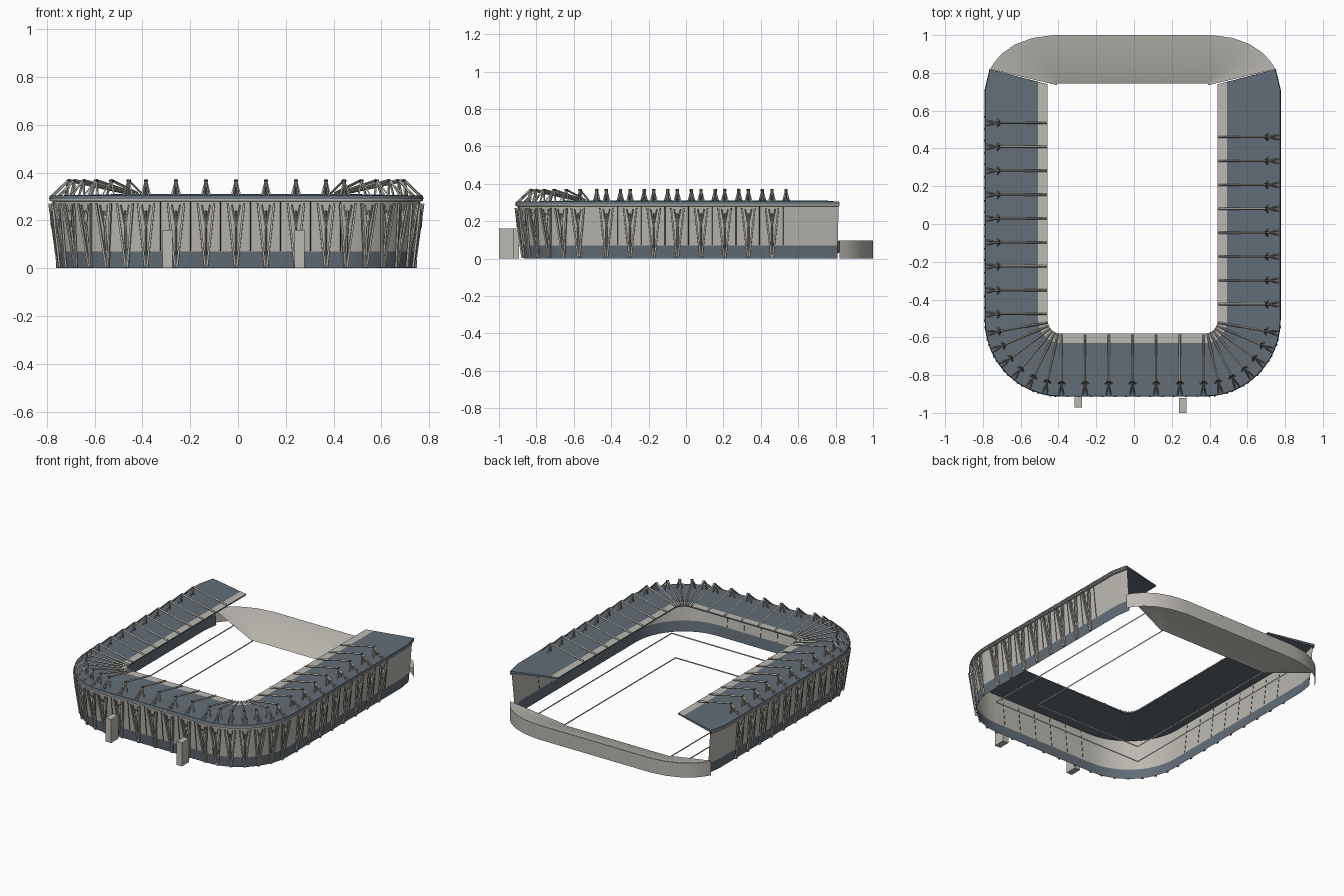
import bpy, bmesh, math
from mathutils import Vector

cube = bpy.data.objects.get("Cube")
if cube:
    bpy.data.objects.remove(cube)

CX = -0.007            # plan centre line
HALF, FRONT = 0.38, -0.51   # centres of the rounded corners


def material(name, rgb):
    m = bpy.data.materials.new(name)
    m.use_nodes = True
    m.diffuse_color = (*rgb, 1)
    m.node_tree.nodes["Principled BSDF"].inputs["Base Color"].default_value = (*rgb, 1)
    return m


stone = material("pale stone", (0.50, 0.485, 0.44))
slate = material("slate blue", (0.125, 0.155, 0.185))
dark = material("dark steel", (0.05, 0.05, 0.05))


def finish(name, bm, mats, smooth=True):
    mesh = bpy.data.meshes.new(name)
    bm.to_mesh(mesh)
    bm.free()
    for m in mats:
        mesh.materials.append(m)
    ob = bpy.data.objects.new(name, mesh)
    bpy.context.collection.objects.link(ob)
    if smooth:
        bpy.ops.object.select_all(action='DESELECT')
        ob.select_set(True)
        bpy.context.view_layer.objects.active = ob
        bpy.ops.object.shade_smooth_by_angle(angle=math.radians(25))
    return ob


def u_path(r):
    """Horseshoe in plan, offset r from the corner centres, open at the back."""
    end_y = 0.74 + (r - 0.07) * 0.24
    taper = max(0, r - 0.3) * 0.25
    half = [(HALF + r - taper, end_y), (HALF + r, 0.71)]
    for i in range(13):
        a = math.radians(7.5 * i)
        half.append((HALF + r * math.cos(a), FRONT - r * math.sin(a)))
    pts = half + [(-x, y) for x, y in reversed(half)]
    return [(x + CX, y) for x, y in pts]


def loft(name, rows, mats, row_mats=None, closed=False, caps=False):
    """Skin a list of equally long rows of 3D points."""
    bm = bmesh.new()
    grid = [[bm.verts.new(p) for p in row] for row in rows]
    count = len(grid)
    for j in range(count if closed else count - 1):
        a, b = grid[j], grid[(j + 1) % count]
        for i in range(len(a) - 1):
            f = bm.faces.new((a[i], a[i + 1], b[i + 1], b[i]))
            f.material_index = row_mats[j] if row_mats else 0
    if caps:
        for k in (0, -1):
            f = bm.faces.new([row[k] for row in grid])
            f.material_index = 1
    bmesh.ops.recalc_face_normals(bm, faces=bm.faces)
    return finish(name, bm, mats)


def sweep(name, profile, mats, row_mats=None, closed=False, caps=False):
    rows = [[(x, y, z) for x, y in u_path(r)] for r, z in profile]
    return loft(name, rows, mats, row_mats, closed, caps)


# Leaning outer wall with a slate plinth
sweep("outer_wall", [(0.357, 0), (0.365, 0.07), (0.388, 0.287)],
      [stone, slate], [1, 0])

# Roof slab: strip on the inner edge, slate elsewhere
sweep("roof", [(0.07, 0.311), (0.12, 0.310), (0.40, 0.304), (0.404, 0.289), (0.07, 0.302)],
      [stone, slate], [0, 1, 1, 1, 1], closed=True, caps=True)
sweep("eaves_trim", [(0.388, 0.279), (0.402, 0.281), (0.402, 0.289)], [stone])

# Low open stand at the back
outer = [(0.755, 0.82), (0.73, 0.86), (0.69, 0.905), (0.62, 0.952), (0.53, 0.985), (0.42, 1.0)]
inner = [(0.40, 0.735), (0.40, 0.74), (0.40, 0.745), (0.395, 0.745), (0.39, 0.745), (0.38, 0.745)]


def mirrored(half, z):
    return [Vector((x + CX, y, z)) for x, y in half] + \
           [Vector((CX - x, y, z)) for x, y in reversed(half)]


top = mirrored(outer, 0.097)
low = mirrored(inner, 0.004)
rim = [Vector((*t.lerp(b, 0.03).xy, 0.097)) for t, b in zip(top, low)]
loft("back_stand", [mirrored(outer, 0), top, rim, low], [stone])

# Thin upright kerbs round the pitch
for name, x, y_front, y_back, z in (("pitch_kerb", 0.40, -0.45, 0.745, 0),
                                    ("terrace_kerb", 0.57, -0.65, 0.78, 0.045)):
    path = [(x, y_back), (x, y_front), (-x, y_front), (-x, y_back)]
    loft(name, [[(px + CX, py, h) for px, py in path] for h in (z, z + 0.009)], [stone])


# Truss frames: each has an origin on the corner centre line and an outward direction
frames = []
for i in range(9):
    frames.append((Vector((-HALF + CX, 0.535 - 0.1265 * i, 0)), Vector((-1, 0, 0))))
for i in range(8):
    frames.append((Vector((HALF + CX, 0.46 - 0.1265 * i, 0)), Vector((1, 0, 0))))
for i in range(7):
    frames.append((Vector((-0.385 + 0.1255 * i, FRONT, 0)), Vector((0, -1, 0))))
for side in (-1, 1):
    for i in range(6):
        a = math.radians(10 + 13.5 * i)
        frames.append((Vector((side * HALF + CX, FRONT, 0)),
                       Vector((side * math.cos(a), -math.sin(a), 0))))


def rod(bm, a, b, radius):
    """Square bar between two points."""
    d = b - a
    made = bmesh.ops.create_cone(bm, cap_ends=True, segments=4, radius1=radius,
                                 radius2=radius, depth=d.length)
    rot = d.to_track_quat('Z', 'Y').to_matrix()
    for v in made["verts"]:
        v.co = rot @ v.co + (a + b) / 2


masts, struts, knobs, seams = (bmesh.new() for _ in range(4))
for origin, out in frames:
    side = Vector((-out.y, out.x, 0))

    def at(r, t, z):
        return origin + out * r + side * t + Vector((0, 0, z))

    peak = at(0.325, 0, 0.368)
    # A-frame above the roof with ties to both edges
    for s in (-1, 1):
        rod(masts, at(0.335, s * 0.018, 0.302), peak, 0.005)
        rod(masts, at(0.396, s * 0.012, 0.30), peak, 0.004)
    rod(masts, peak, at(0.075, 0, 0.314), 0.006)
    rod(knobs, at(0.325, -0.009, 0.366), at(0.325, 0.009, 0.366), 0.006)
    # Splayed struts against the facade
    for s in (-1, 1):
        rod(struts, at(0.366, s * 0.004, 0.003), at(0.402, s * 0.034, 0.27), 0.006)
        rod(struts, at(0.392, 0, 0.17), at(0.400, s * 0.018, 0.265), 0.004)
    rod(struts, at(0.366, 0, 0.003), at(0.397, 0, 0.24), 0.005)
    # Panel seams beside each truss
    if abs(out.x) in (0, 1):
        rod(seams, at(0.366, 0.06, 0.072), at(0.388, 0.06, 0.278), 0.002)

finish("roof_trusses", masts, [stone], smooth=False)
finish("facade_struts", struts, [stone], smooth=False)
finish("truss_pins", knobs, [dark], smooth=False)
finish("wall_seams", seams, [dark], smooth=False)

# Two free-standing pylons in front
for name, x, y in (("right_pylon", -0.295, -0.972), ("left_pylon", 0.258, -1.0)):
    bm = bmesh.new()
    bmesh.ops.create_cube(bm, size=1)
    for v in bm.verts:
        v.co = Vector((x + v.co.x * 0.042, y + (v.co.y + 0.5) * 0.078, (v.co.z + 0.5) * 0.16))
    finish(name, bm, [stone], smooth=False)
